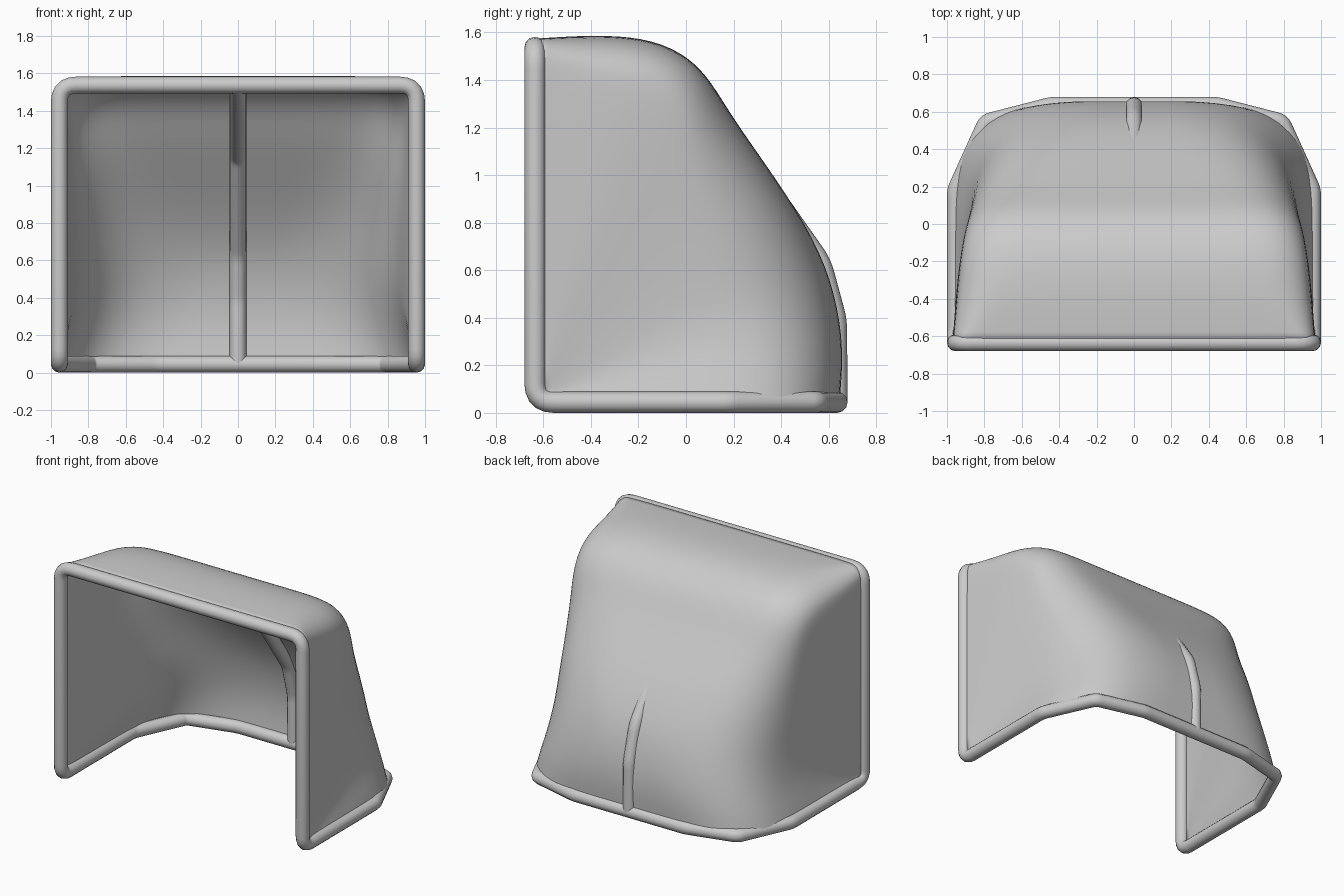
import bpy, bmesh, math
from mathutils import Vector

cube = bpy.data.objects.get("Cube")
if cube:
    bpy.data.objects.remove(cube, do_unlink=True)

grey = bpy.data.materials.new("plain_grey")
grey.use_nodes = True
colour = (0.6, 0.6, 0.6, 1)
grey.diffuse_color = colour
grey.node_tree.nodes["Principled BSDF"].inputs["Base Color"].default_value = colour

RAD = 0.045      # bar radius
HALF = 0.955     # half width to bar centre
FRONT = -0.635   # y of the front frame
TOP = 1.537      # crossbar height
NET = 0.97       # half width of the net at the posts


def rounded(corners, closed):
    """Replace each (x, y, z, cut) corner by a short arc; cut 0 stays sharp."""
    out, n = [], len(corners)
    for i, (x, y, z, cut) in enumerate(corners):
        p = Vector((x, y, z))
        if cut == 0 or (not closed and i in (0, n - 1)):
            out.append(p)
            continue
        a = p + (Vector(corners[i - 1][:3]) - p).normalized() * cut
        b = p + (Vector(corners[(i + 1) % n][:3]) - p).normalized() * cut
        for k in range(6):
            t = k / 5
            out.append(a * (1 - t) ** 2 + p * 2 * t * (1 - t) + b * t * t)
    return out


def tube(name, corners, closed):
    pts = rounded(corners, closed)
    cu = bpy.data.curves.new(name, 'CURVE')
    cu.dimensions = '3D'
    cu.bevel_depth = RAD
    cu.bevel_resolution = 4
    cu.use_fill_caps = True
    sp = cu.splines.new('POLY')
    sp.points.add(len(pts) - 1)
    for q, p in zip(sp.points, pts):
        q.co = (*p, 1)
    sp.use_cyclic_u = closed
    sp.use_smooth = True
    cu.materials.append(grey)
    ob = bpy.data.objects.new(name, cu)
    bpy.context.collection.objects.link(ob)
    bpy.ops.object.select_all(action='DESELECT')
    ob.select_set(True)
    bpy.context.view_layer.objects.active = ob
    bpy.ops.object.convert(target='MESH')
    bpy.ops.object.shade_smooth_by_angle(angle=math.radians(50))


# Frame: front posts, crossbar and ground bar in one closed loop
half = [(0.44, 0.635, RAD, 0.03), (0.79, 0.545, RAD, 0.03), (HALF, 0.18, RAD, 0.03),
        (HALF, FRONT, RAD, 0.08), (HALF, FRONT, TOP, 0.09)]
tube("frame", half + [(-x, y, z, c) for x, y, z, c in reversed(half)], True)

# Centre brace from the ground bar up under the net to the crossbar
tube("rear_brace", [(0, 0.635, RAD, 0), (0, 0.632, 0.39, 0.04), (0, 0.567, 0.63, 0.05),
                    (0, 0.2, 1.15, 0.04), (0, FRONT, TOP, 0)], False)

# Net: rows fan out about the bottom front corners, from ground bar to crossbar
# each row: centre y, centre z, corner size across, corner size along, half width
rows = [(0.645, 0.045, 0.52, 0.47, 0.962), (0.66, 0.2, 0.57, 0.53, 0.94),
        (0.652, 0.38, 0.61, 0.58, 0.91), (0.594, 0.62, 0.62, 0.6, 0.885),
        (0.463, 0.86, 0.52, 0.51, 0.88), (0.31, 1.08, 0.43, 0.42, 0.885),
        (0.178, 1.27, 0.36, 0.33, 0.895), (0.09, 1.42, 0.3, 0.26, 0.905),
        (-0.02, 1.52, 0.3, 0.22, 0.92), (-0.18, 1.58, 0.32, 0.21, 0.94),
        (-0.4, 1.59, 0.28, 0.18, 0.955), (FRONT, 1.574, 0.09, 0.09, NET)]


def section(w, cx, cr, length):
    """Half of a row as (x, distance from the fan axis)."""
    side = length - cr
    pts = [(NET + (w - NET) * f, side * f) for f in (0.25, 0.5, 0.75, 1)]
    for deg in (22, 45, 68, 90):
        a = math.radians(deg)
        pts.append((w - cx + cx * math.cos(a) ** 0.87, side + cr * math.sin(a) ** 0.87))
    pts.append(((w - cx) / 2, length))
    return pts


bm = bmesh.new()
axis = Vector((0, FRONT, RAD))
poles = [bm.verts.new((s * NET, FRONT, RAD)) for s in (1, -1)]
grid = []
for y, z, cx, cr, w in rows:
    ray = Vector((0, y, z)) - axis
    pts = section(w, cx, cr, ray.length)
    pts = pts + [(0, ray.length)] + [(-x, r) for x, r in reversed(pts)]
    grid.append([bm.verts.new(axis + ray.normalized() * r + Vector((x, 0, 0)))
                 for x, r in pts])
for lo, hi in zip(grid, grid[1:]):
    bm.faces.new((poles[0], lo[0], hi[0]))
    bm.faces.new((poles[1], hi[-1], lo[-1]))
    for i in range(len(lo) - 1):
        bm.faces.new((lo[i], lo[i + 1], hi[i + 1], hi[i]))
for f in bm.faces:
    f.smooth = True
me = bpy.data.meshes.new("net")
bm.to_mesh(me)
bm.free()
me.materials.append(grey)
net = bpy.data.objects.new("net", me)
bpy.context.collection.objects.link(net)
sub = net.modifiers.new("smooth", 'SUBSURF')
sub.levels = sub.render_levels = 2
thick = net.modifiers.new("thickness", 'SOLIDIFY')
thick.thickness = 0.01
thick.offset = -1
